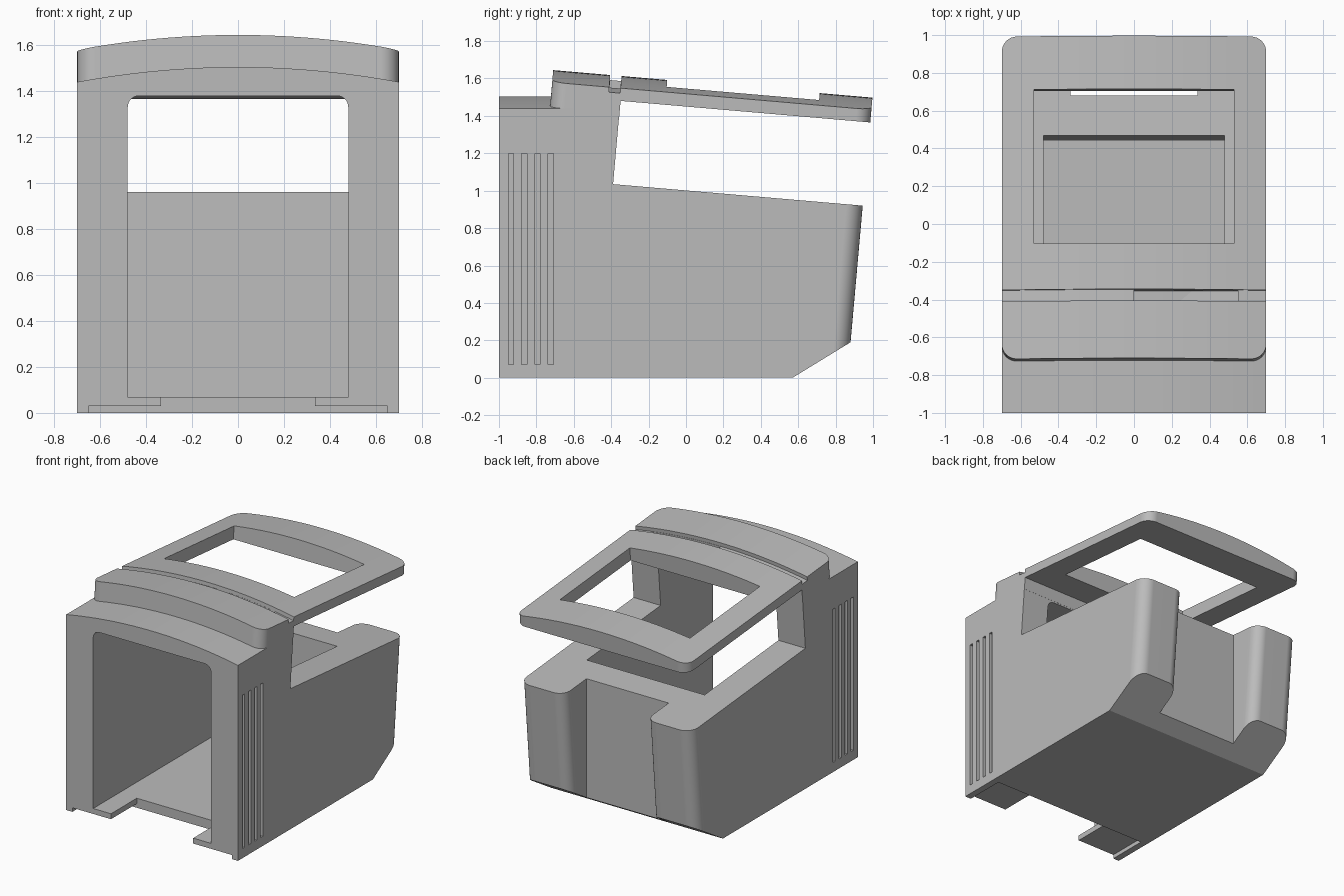
import bpy, bmesh, math
from mathutils import Vector, Matrix

cube = bpy.data.objects.get("Cube")
if cube:
    bpy.data.objects.remove(cube, do_unlink=True)

grey = bpy.data.materials.new("warm_grey_plastic")
grey.use_nodes = True
grey.diffuse_color = (0.5, 0.5, 0.5, 1)
grey.node_tree.nodes["Principled BSDF"].inputs["Base Color"].default_value = (0.5, 0.5, 0.5, 1)

# Ways to place a 2D outline point (a, b) at extrusion distance t
along_x = lambda a, b, t: (t, a, b)
along_y = lambda a, b, t: (a, t, b)
along_z = lambda a, b, t: (a, b, t)


def prism(name, outline, lo, hi, place):
    bm = bmesh.new()
    rings = [[bm.verts.new(place(a, b, t)) for a, b in outline] for t in (lo, hi)]
    n = len(outline)
    bm.faces.new(rings[0])
    bm.faces.new(rings[1])
    for i in range(n):
        j = (i + 1) % n
        bm.faces.new((rings[0][i], rings[0][j], rings[1][j], rings[1][i]))
    bmesh.ops.recalc_face_normals(bm, faces=bm.faces)
    mesh = bpy.data.meshes.new(name)
    bm.to_mesh(mesh)
    bm.free()
    mesh.materials.append(grey)
    obj = bpy.data.objects.new(name, mesh)
    bpy.context.collection.objects.link(obj)
    return obj


def box(name, x, y, z):
    return prism(name, [(x[0], y[0]), (x[1], y[0]), (x[1], y[1]), (x[0], y[1])], *z, along_z)


def rounded(corners, steps=8):
    """Outline from (a, b, radius) corners with filleted arcs."""
    out = []
    for i, (a, b, r) in enumerate(corners):
        p = Vector((a, b))
        if r == 0:
            out.append((a, b))
            continue
        d1 = (Vector(corners[i - 1][:2]) - p).normalized()
        d2 = (Vector(corners[(i + 1) % len(corners)][:2]) - p).normalized()
        centre = p + (d1 + d2) * r
        for k in range(steps + 1):
            t = math.pi / 2 * k / steps
            q = centre - d2 * r * math.cos(t) - d1 * r * math.sin(t)
            out.append((q.x, q.y))
    return out


def arch(crown, base, half=0.7, drop=0.065, steps=28):
    """Outline with a shallow arched top and a flat base."""
    radius = (half ** 2 + drop ** 2) / (2 * drop)
    wide = half + 0.02
    xs = [wide - 2 * wide * k / steps for k in range(steps + 1)]
    top = [(x, crown - radius + math.sqrt(radius ** 2 - x * x)) for x in xs]
    return [(-wide, base), (wide, base)] + top


def combine(obj, tool, operation="DIFFERENCE"):
    mod = obj.modifiers.new("cut", "BOOLEAN")
    mod.operation = operation
    mod.solver = "EXACT"
    mod.object = tool
    bpy.context.view_layer.update()
    graph = bpy.context.evaluated_depsgraph_get()
    mesh = bpy.data.meshes.new_from_object(obj.evaluated_get(graph))
    obj.modifiers.clear()
    obj.data = mesh
    bpy.data.objects.remove(tool, do_unlink=True)


def finish(obj):
    bpy.ops.object.select_all(action="DESELECT")
    obj.select_set(True)
    bpy.context.view_layer.objects.active = obj
    bpy.ops.object.shade_smooth_by_angle(angle=math.radians(20))
    mod = obj.modifiers.new("even_shading", "WEIGHTED_NORMAL")
    mod.keep_sharp = True


# Housing: plan outline with two rounded rear lobes, leaning back
plan = rounded([(-0.7, -1, 0), (0.7, -1, 0), (0.7, 0.863, 0.09), (0.335, 0.863, 0.08),
                (0.335, 0.68, 0), (-0.335, 0.68, 0), (-0.335, 0.863, 0.08), (-0.7, 0.863, 0.09)])
housing = prism("housing", plan, -0.1, 1.7,
                lambda a, b, t: (a, b + (0.089 * t if b > 0.7 else 0), t))

# Side silhouette: chamfered underside, low sloping deck, tall front
side = [(-1.1, 0), (0.57, 0), (1.19, 0.38), (1.19, 0.899), (-0.39, 1.035), (-0.34, 1.6), (-1.1, 1.6)]
combine(housing, prism("side_shape", side, -0.9, 0.9, along_x), "INTERSECT")
combine(housing, prism("front_arch", arch(1.505, -0.2), -1.2, 1.2, along_y), "INTERSECT")

# Front bay with rounded top corners and a slightly leaning rear wall
door = rounded([(-0.48, 0.07, 0), (0.48, 0.07, 0), (0.48, 1.38, 0.05), (-0.48, 1.38, 0.05)])
combine(housing, prism("bay", door, -1.1, 0.44,
                       lambda a, b, t: (a, t + (0.03 * b if t > 0 else 0), b)))

# Shallow recess and notch under the front of the floor
combine(housing, box("floor_recess", (-0.65, 0.65), (-1.1, -0.7), (-0.1, 0.03)))
combine(housing, box("floor_notch", (-0.335, 0.335), (-1.1, -0.7), (-0.1, 0.1)))

# Vent slots on both sides
for s in (-1, 1):
    for k in range(4):
        y = -0.95 + 0.071 * k
        combine(housing, box("vent", sorted((s * 0.66, s * 0.8)), (y, y + 0.028), (0.07, 1.2)))
finish(housing)

# Roof and handle frame, built level and then tilted
profile = [(-0.724, -0.09), (-0.351, -0.09), (-0.351, 0), (0.989, 0), (0.989, 0.2), (-0.724, 0.2)]
roof = prism("roof_handle", profile, -0.8, 0.8, along_x)
outline = rounded([(-0.7, -0.724, 0.08), (0.7, -0.724, 0.08), (0.7, 0.989, 0.08), (-0.7, 0.989, 0.08)])
combine(roof, prism("roof_plan", outline, -0.3, 0.3, along_z), "INTERSECT")
combine(roof, prism("roof_arch", arch(0.133, -0.4), -1.2, 1.2, along_y), "INTERSECT")

# Handle opening, cross groove and small slot
combine(roof, box("handle_opening", (-0.53, 0.53), (-0.112, 0.706), (-0.2, 0.3)))
groove = arch(0.106, 0.4)
combine(roof, prism("groove", groove, -0.418, -0.357, along_y))
combine(roof, box("slot", (0, 0.55), (-0.416, -0.358), (0.012, 0.3)))
roof.data.transform(Matrix.Translation((0, 0, 1.45)) @ Matrix.Rotation(-math.atan(0.0862), 4, "X"))
finish(roof)
